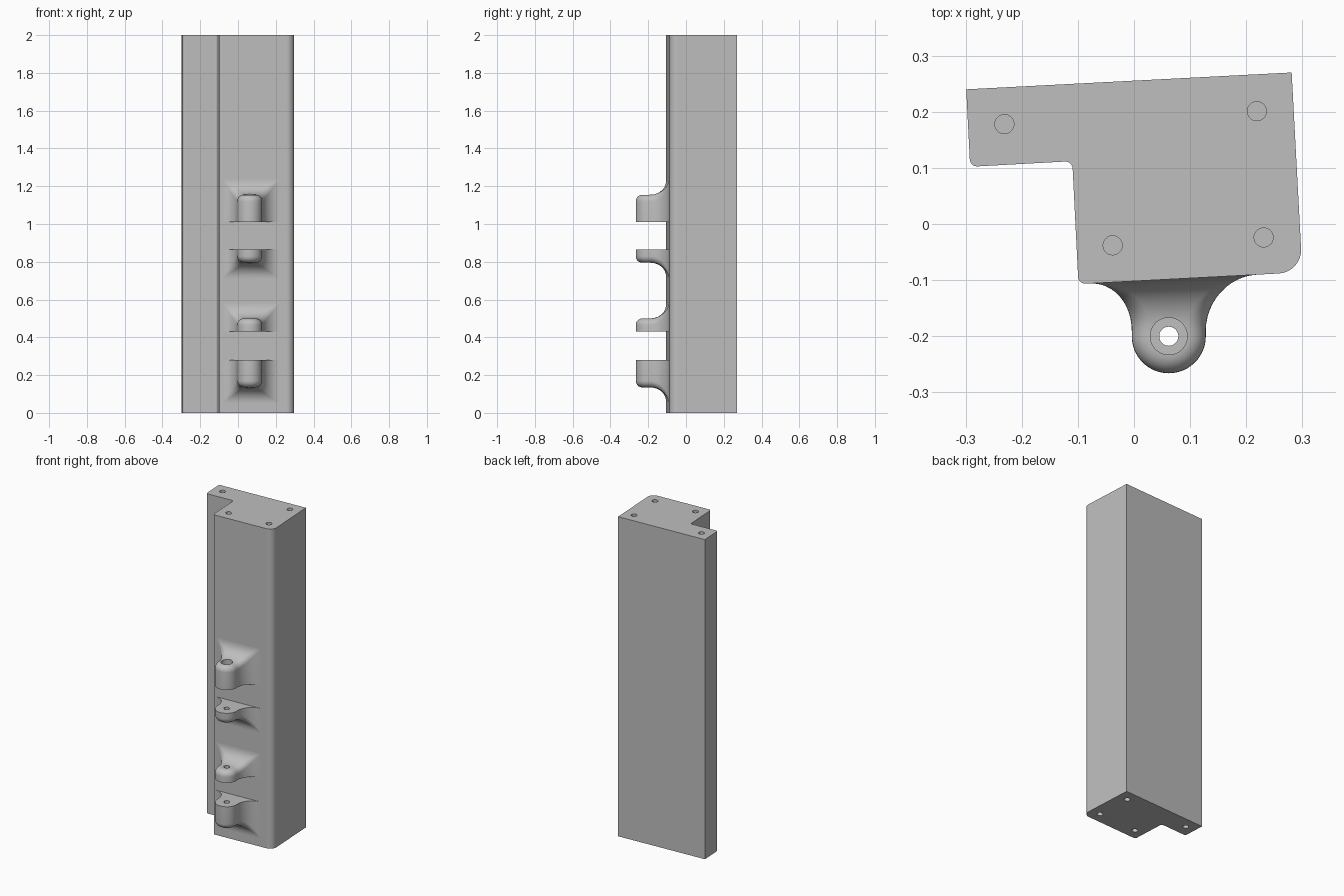
import bpy, bmesh
from math import sin, cos, pi
from mathutils import Vector

cube = bpy.data.objects.get("Cube")
if cube:
    bpy.data.objects.remove(cube, do_unlink=True)

GREY = bpy.data.materials.new("plain_grey")
GREY.use_nodes = True
COLOUR = (0.52, 0.52, 0.52, 1)
GREY.diffuse_color = COLOUR
GREY.node_tree.nodes["Principled BSDF"].inputs["Base Color"].default_value = COLOUR


def make_object(name, bm):
    bmesh.ops.recalc_face_normals(bm, faces=bm.faces)
    mesh = bpy.data.meshes.new(name)
    bm.to_mesh(mesh)
    bm.free()
    mesh.materials.append(GREY)
    obj = bpy.data.objects.new(name, mesh)
    bpy.context.collection.objects.link(obj)
    return obj


def drill(obj, x, y, z_low, z_high, radius):
    """Cut a round vertical hole and discard the cutter."""
    bpy.ops.mesh.primitive_cylinder_add(vertices=40, radius=radius, depth=z_high - z_low,
                                        location=(x, y, (z_low + z_high) / 2))
    cutter = bpy.context.object
    cutter.name = "hole_cutter"
    cutter.hide_render = True
    cutter.data.materials.append(GREY)
    mod = obj.modifiers.new("hole", 'BOOLEAN')
    mod.operation, mod.solver, mod.object = 'DIFFERENCE', 'EXACT', cutter
    bpy.ops.object.select_all(action='DESELECT')
    obj.select_set(True)
    bpy.context.view_layer.objects.active = obj
    bpy.ops.object.modifier_apply(modifier=mod.name)
    bpy.data.objects.remove(cutter, do_unlink=True)


def smooth(obj):
    bpy.ops.object.select_all(action='DESELECT')
    obj.select_set(True)
    bpy.context.view_layer.objects.active = obj
    bpy.ops.object.shade_smooth_by_angle(angle=pi / 6)


def rounded_outline(corners, steps=8):
    """Round each (x, y, radius) right-angle corner of a closed outline."""
    points = []
    for i, (x, y, r) in enumerate(corners):
        here = Vector((x, y))
        if r == 0:
            points.append(here)
            continue
        to_prev = (Vector(corners[i - 1][:2]) - here).normalized()
        to_next = (Vector(corners[(i + 1) % len(corners)][:2]) - here).normalized()
        for k in range(steps + 1):
            a = pi / 2 * k / steps
            points.append(here + to_prev * r * (1 - sin(a)) + to_next * r * (1 - cos(a)))
    return points


# L-shaped post
outline = rounded_outline([
    (-0.299, 0.24, 0), (0.281, 0.27, 0), (0.3, -0.086, 0.042),
    (-0.099, -0.107, 0.013), (-0.11, 0.112, 0.013), (-0.292, 0.102, 0.013)])
bm = bmesh.new()
base = bm.faces.new([bm.verts.new((p.x, p.y, 0)) for p in outline])
top = bmesh.ops.extrude_face_region(bm, geom=[base])["geom"]
bmesh.ops.translate(bm, vec=(0, 0, 2), verts=[v for v in top if isinstance(v, bmesh.types.BMVert)])
post = make_object("post", bm)

# Blind screw holes in both ends
for x, y in ((-0.231, 0.178), (0.219, 0.201), (0.231, -0.024), (-0.038, -0.038)):
    drill(post, x, y, -0.05, 0.1, 0.017)
    drill(post, x, y, 1.9, 2.05, 0.017)
smooth(post)
post.modifiers.new("even_shading", 'WEIGHTED_NORMAL').keep_sharp = True

# Hinge lugs: rounded noses flaring into the front wall
CX, CY, RADIUS, EDGE = 0.062, -0.2, 0.066, 0.035
FLARE_LEFT, FLARE_RIGHT, FLARE_END = 0.075, 0.09, 0.08


def wall_y(x):
    return -0.107 + (x + 0.099) * 0.0526


def meridian(width, height, edge, steps=7):
    """Side profile from the flat face up and over the rounded rim."""
    arc = [(width - edge * (1 - cos(a)), height - edge * (1 - sin(a)))
           for a in (pi / 2 * k / steps for k in range(steps + 1))]
    return [(width, 0)] + arc


def flare_rows(side, spread, height, steps=12):
    rows = []
    for k in range(-1, steps + 1):
        a = pi / 2 * max(k, 0) / steps
        out = 1 - cos(a)
        f = 1 - sin(a)
        row = []
        edge = 0.003 + (EDGE - 0.003) * (1 - f)
        for w, h in meridian(RADIUS + spread * f, height + FLARE_END * f, edge):
            x = CX + side * w
            y = wall_y(x) * (1 - out) + (CY + 0.01) * out
            row.append((x, y + (0.01 if k < 0 else 0), h))
        rows.append(row)
    return rows


def make_lug(name, flat_z, direction, height, recessed):
    left = flare_rows(-1, FLARE_LEFT, height)
    right = flare_rows(1, FLARE_RIGHT, height)
    nose = []
    for k in range(33):
        t = pi * (1 - k / 32)
        nose.append([(CX + w * cos(t), CY - w * sin(t), h)
                     for w, h in meridian(RADIUS, height, EDGE)])
    bm = bmesh.new()
    rows = [[bm.verts.new((x, y, flat_z + direction * h)) for x, y, h in row]
            for row in left + nose + right[::-1]]
    for r0, r1 in zip(rows, rows[1:]):
        for j in range(len(r0) - 1):
            bm.faces.new((r0[j], r1[j], r1[j + 1], r0[j + 1]))
    # Rim cap, flat face and back
    rim = [r[-1] for r in rows]
    n = len(left)
    for i in range(n - 1):
        bm.faces.new((rim[i], rim[i + 1], rim[-2 - i], rim[-1 - i]))
    bm.faces.new(rim[n - 1:len(rim) - n + 1])
    bm.faces.new([r[0] for r in rows])
    bm.faces.new(rows[0] + rows[-1][::-1])
    lug = make_object(name, bm)

    # Pin hole, with a wider recess at the outer end of the tall lugs
    ends = sorted((flat_z - direction * 0.05, flat_z + direction * (height + 0.1)))
    drill(lug, CX, CY, *ends, 0.017)
    if recessed:
        ends = sorted((flat_z + direction * (height - 0.06), flat_z + direction * (height + 0.1)))
        drill(lug, CX, CY, *ends, 0.033)
    smooth(lug)


make_lug("bottom_outer_lug", 0.28, -1, 0.145, True)
make_lug("bottom_inner_lug", 0.43, 1, 0.07, False)
make_lug("top_inner_lug", 0.865, -1, 0.07, False)
make_lug("top_outer_lug", 1.01, 1, 0.145, True)
